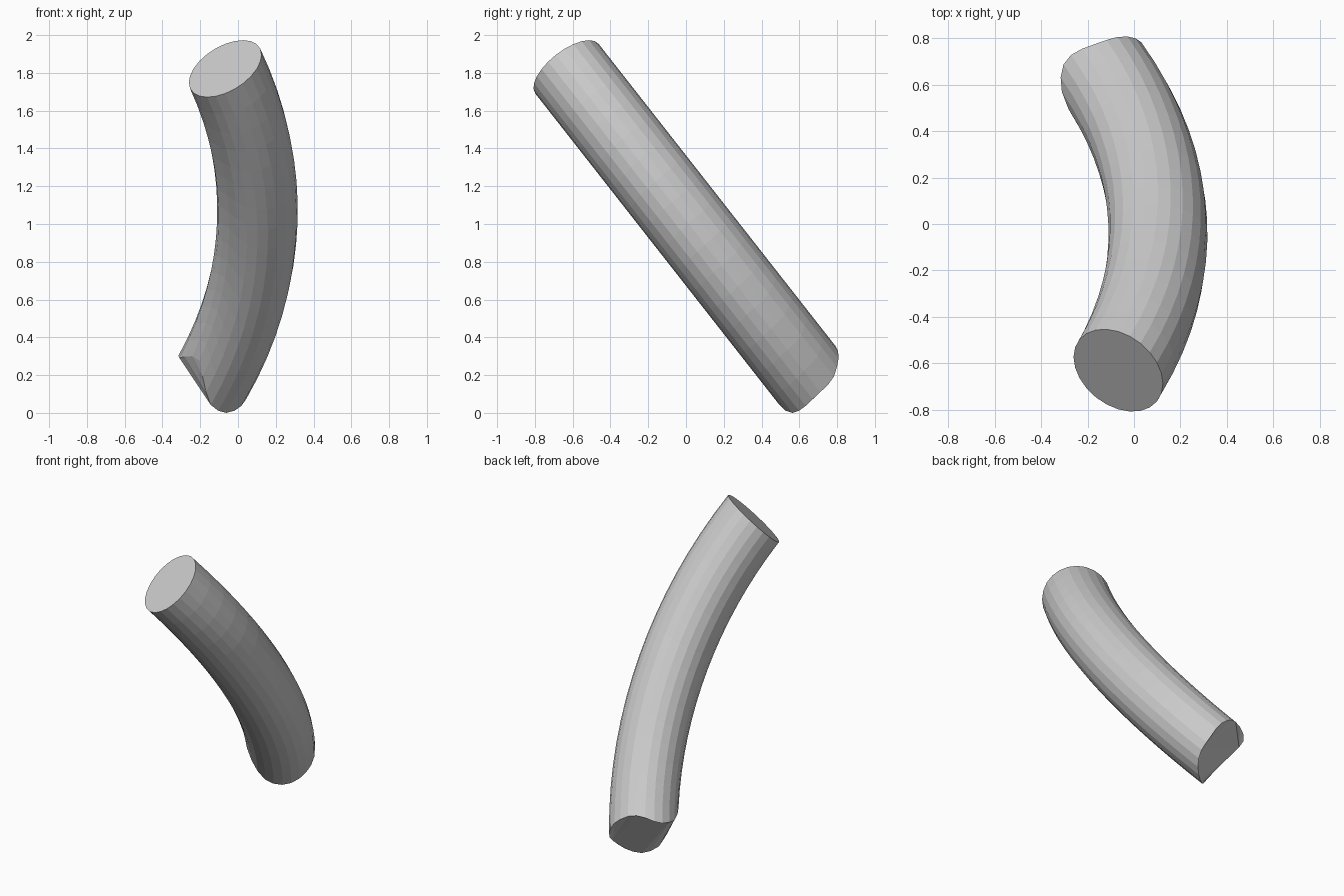
import bpy, bmesh, math
from mathutils import Vector

if "Cube" in bpy.data.objects:
    bpy.data.objects.remove(bpy.data.objects["Cube"])

R, r = 2.75, 0.213            # bend radius, tube radius
SIDES, RINGS = 24, 16
X0, T0 = 0.093, -0.07         # bend apex: x and place along the axis
along = Vector((0, 0.617, -0.787))
across = Vector((0, 0.787, 0.617))
origin = Vector((0, 0, 1.017)) - across * 0.0

# uneven lower rim: distance along the axis every 15 degrees, from the outer side
LOW_RIM = [1.15, 1.145, 1.13, 1.10, 1.07, 1.04, 1.01, 0.99, 0.985, 0.985, 0.975, 0.95,
           0.92, 0.87, 0.825, 0.82, 0.90, 0.99, 1.07, 1.115, 1.146, 1.158, 1.16, 1.155]


def tube_point(i, k):
    a = math.tau * i / SIDES
    out, n = r * math.cos(a), r * math.sin(a)
    high = -1.025 - 0.44 * out
    t = high + (LOW_RIM[i] - high) * k / RINGS
    rho = R + out
    x = X0 - R + math.sqrt(rho * rho - (t - T0) ** 2)
    return origin + along * t + across * n + Vector((x, 0, 0))


bm = bmesh.new()
rings = [[bm.verts.new(tube_point(i, k)) for i in range(SIDES)] for k in range(RINGS + 1)]

# curved wall
for a, b in zip(rings, rings[1:]):
    for i in range(SIDES):
        j = (i + 1) % SIDES
        bm.faces.new((a[i], a[j], b[j], b[i]))

# flat upper cap, folded lower cap
bm.faces.new(rings[0])
low = rings[-1]
bm.faces.new(low[:12])
bm.faces.new(low[11:] + low[:1])
bmesh.ops.triangulate(bm, faces=[f for f in bm.faces if len(f.verts) > 4])
bmesh.ops.recalc_face_normals(bm, faces=bm.faces[:])

# stand on the ground, centred
for axis in range(3):
    c = [v.co[axis] for v in bm.verts]
    shift = min(c) if axis == 2 else (min(c) + max(c)) / 2
    for v in bm.verts:
        v.co[axis] -= shift

mesh = bpy.data.meshes.new("curved_rod")
bm.to_mesh(mesh)
bm.free()
bpy.context.collection.objects.link(bpy.data.objects.new("curved_rod", mesh))
